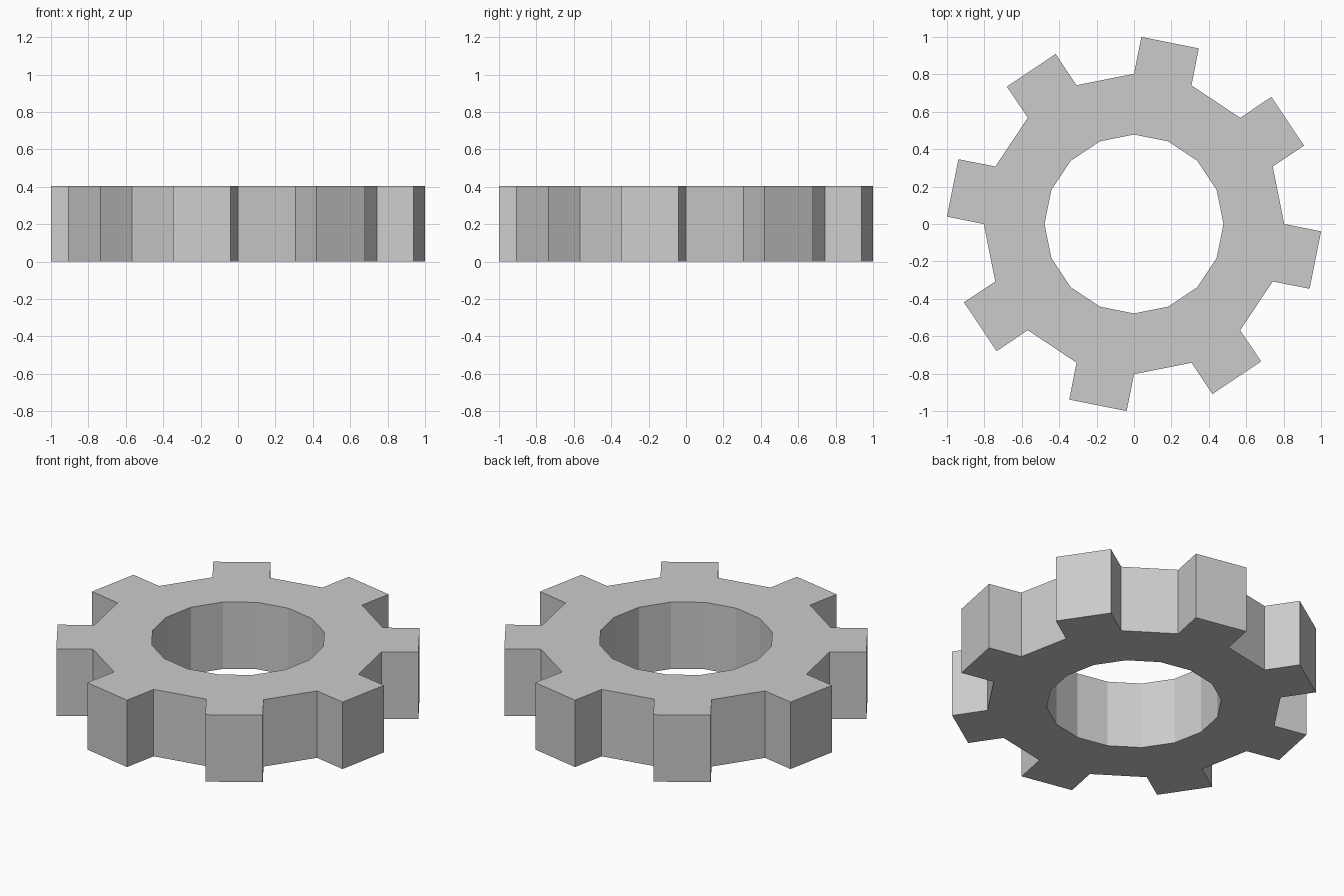
import bpy, bmesh
from math import cos, sin, pi
from mathutils import Vector

if "Cube" in bpy.data.objects:
    bpy.data.objects.remove(bpy.data.objects["Cube"])

SIDES = 16
OUTER, INNER = 0.803, 0.478
TOOTH, HEIGHT = 0.201, 0.403

bm = bmesh.new()


def ring(radius):
    return [bm.verts.new((radius * cos(2 * pi * i / SIDES), radius * sin(2 * pi * i / SIDES), 0))
            for i in range(SIDES)]


# flat 16-sided ring, with a square tooth on every second side
outer, inner = ring(OUTER), ring(INNER)
for i in range(SIDES):
    j = (i + 1) % SIDES
    bm.faces.new((inner[i], outer[i], outer[j], inner[j]))
    if i % 2:
        a = 2 * pi * (i + 0.5) / SIDES
        out = Vector((cos(a), sin(a), 0)) * TOOTH
        tip_a = bm.verts.new(outer[i].co + out)
        tip_b = bm.verts.new(outer[j].co + out)
        bm.faces.new((outer[i], tip_a, tip_b, outer[j]))

# raise the profile into a solid gear
ext = bmesh.ops.extrude_face_region(bm, geom=bm.faces[:], use_keep_orig=True)
top = [g for g in ext["geom"] if isinstance(g, bmesh.types.BMVert)]
bmesh.ops.translate(bm, verts=top, vec=(0, 0, HEIGHT))
bmesh.ops.recalc_face_normals(bm, faces=bm.faces[:])

mesh = bpy.data.meshes.new("gear")
bm.to_mesh(mesh)
bm.free()
bpy.context.collection.objects.link(bpy.data.objects.new("gear", mesh))
